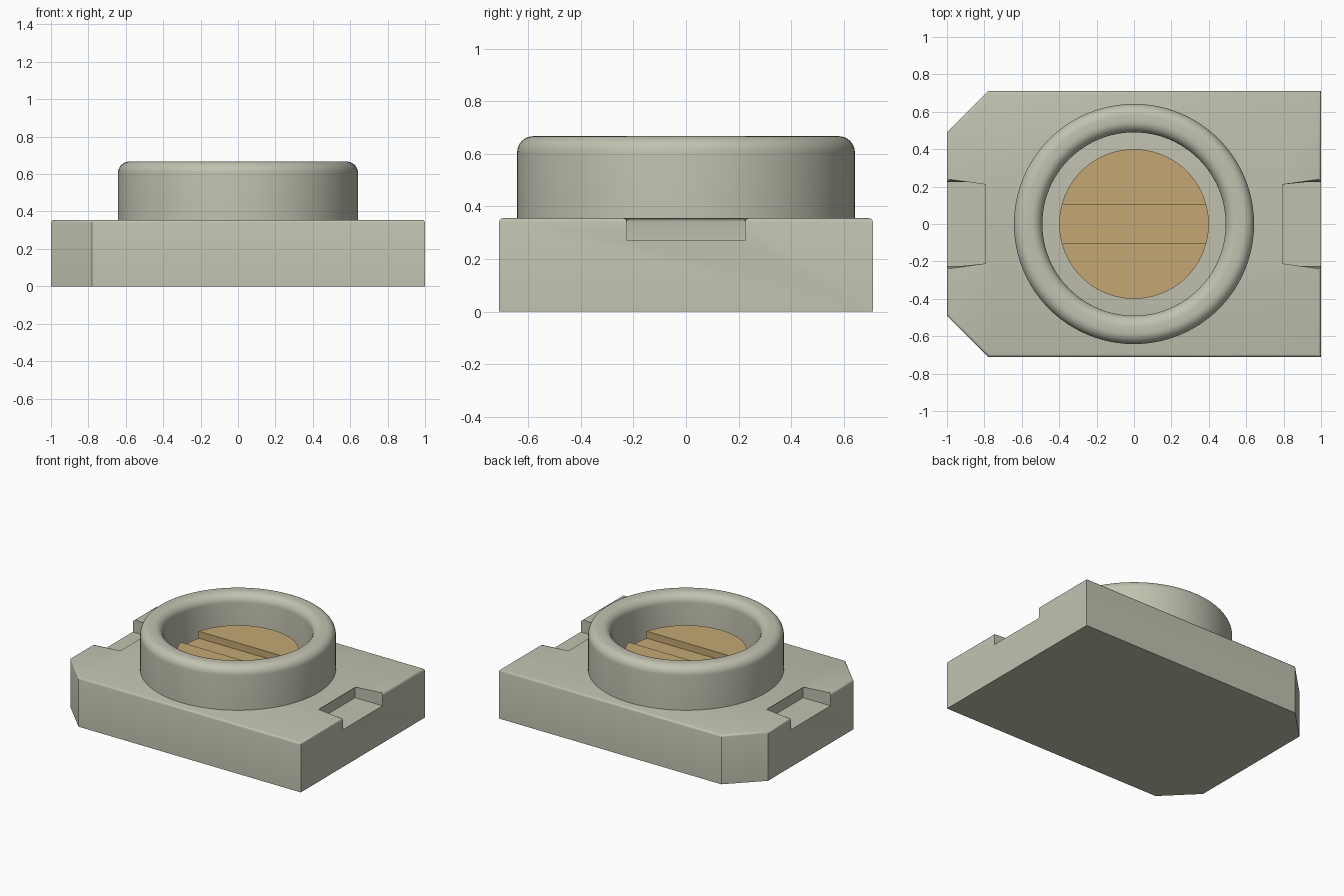
import bpy, bmesh, math

cube = bpy.data.objects.get("Cube")
if cube:
    bpy.data.objects.remove(cube, do_unlink=True)


def material(name, rgb):
    m = bpy.data.materials.new(name)
    m.use_nodes = True
    m.diffuse_color = (*rgb, 1)
    bsdf = m.node_tree.nodes["Principled BSDF"]
    bsdf.inputs["Base Color"].default_value = (*rgb, 1)
    bsdf.inputs["Roughness"].default_value = 0.6
    return m


GREY = material("warm grey plastic", (0.54, 0.54, 0.44))
GOLD = material("tan brass", (0.55, 0.39, 0.17))


def finish(name, bm, mat):
    bmesh.ops.recalc_face_normals(bm, faces=bm.faces)
    mesh = bpy.data.meshes.new(name)
    bm.to_mesh(mesh)
    bm.free()
    mesh.materials.append(mat)
    ob = bpy.data.objects.new(name, mesh)
    bpy.context.collection.objects.link(ob)
    bpy.ops.object.select_all(action='DESELECT')
    ob.select_set(True)
    bpy.context.view_layer.objects.active = ob
    bpy.ops.object.shade_smooth_by_angle(angle=math.radians(35))
    return ob


def prism(name, outline, z0, z1, mat):
    bm = bmesh.new()
    low = [bm.verts.new((x, y, z0)) for x, y in outline]
    top = [bm.verts.new((x, y, z1)) for x, y in outline]
    bm.faces.new(low[::-1])
    bm.faces.new(top)
    n = len(outline)
    for i in range(n):
        j = (i + 1) % n
        bm.faces.new((low[i], low[j], top[j], top[i]))
    return finish(name, bm, mat)


# Base block: two clipped corners, a stepped notch in each end
TOP, STEP = 0.355, 0.27
W, C, N, D = 0.71, 0.22, 0.225, 0.78
outline = [(1, -W), (1, -N), (D, -N), (D, N), (1, N), (1, W),
           (C - 1, W), (-1, W - C), (-1, N), (-D, N), (-D, -N), (-1, -N),
           (-1, C - W), (C - 1, -W)]
notches = ((1, 2, 3, 4), (8, 9, 10, 11))
notched = {i for n in notches for i in n}
bm = bmesh.new()
low = [bm.verts.new((x, y, STEP if i in notched else 0)) for i, (x, y) in enumerate(outline)]
top = [bm.verts.new((x, y, TOP)) for x, y in outline]
bm.faces.new(top)
bm.faces.new([v for i, v in enumerate(low) if i not in notched][::-1])
for i in range(14):
    j = (i + 1) % 14
    if (i in notched) == (j in notched):
        bm.faces.new((low[i], low[j], top[j], top[i]))
for a, b, c, d in notches:
    bm.faces.new((low[a], low[b], low[c], low[d]))
    bm.faces.new((low[a - 1], low[d + 1], top[d + 1], top[d],
                  low[d], low[a], top[a], top[a - 1]))
rim = [e for e in bm.edges if all(v.co.z > TOP - 0.001 for v in e.verts)]
bmesh.ops.bevel(bm, geom=rim, offset=0.014, segments=3, profile=0.5, affect='EDGES')
finish("base_block", bm, GREY)

# Round collar with a rounded rim
RO, RI, ZT, F = 0.642, 0.49, 0.667, 0.062
profile = [(RO, TOP - 0.01)]
profile += [(RO - F + F * math.cos(a), ZT - F + F * math.sin(a))
            for a in (math.pi / 2 * k / 8 for k in range(9))]
profile += [(RI + F - F * math.sin(a), ZT - F + F * math.cos(a))
            for a in (math.pi / 2 * k / 8 for k in range(9))]
profile += [(RI, TOP - 0.01)]
bm = bmesh.new()
verts = [bm.verts.new((r, 0, z)) for r, z in profile]
edges = [bm.edges.new((verts[i], verts[(i + 1) % len(verts)])) for i in range(len(verts))]
bmesh.ops.spin(bm, geom=verts + edges, cent=(0, 0, 0), axis=(0, 0, 1),
               angle=2 * math.pi, steps=96, use_merge=True)
bmesh.ops.remove_doubles(bm, verts=bm.verts, dist=0.0005)
finish("collar_ring", bm, GREY)

# Brass rotor: two raised halves with a screwdriver slot between
R, SLOT, ZR, ZS = 0.40, 0.103, 0.485, 0.435
t = math.asin(SLOT / R)


def arc(a0, a1, n):
    return [(R * math.cos(a0 + (a1 - a0) * k / n), R * math.sin(a0 + (a1 - a0) * k / n))
            for k in range(n + 1)]


prism("rotor_back_half", arc(t, math.pi - t, 40), TOP - 0.01, ZR, GOLD)
prism("rotor_front_half", arc(math.pi + t, 2 * math.pi - t, 40), TOP - 0.01, ZR, GOLD)
prism("rotor_slot_floor", arc(-t, t, 8) + arc(math.pi - t, math.pi + t, 8),
      TOP - 0.01, ZS, GOLD)
